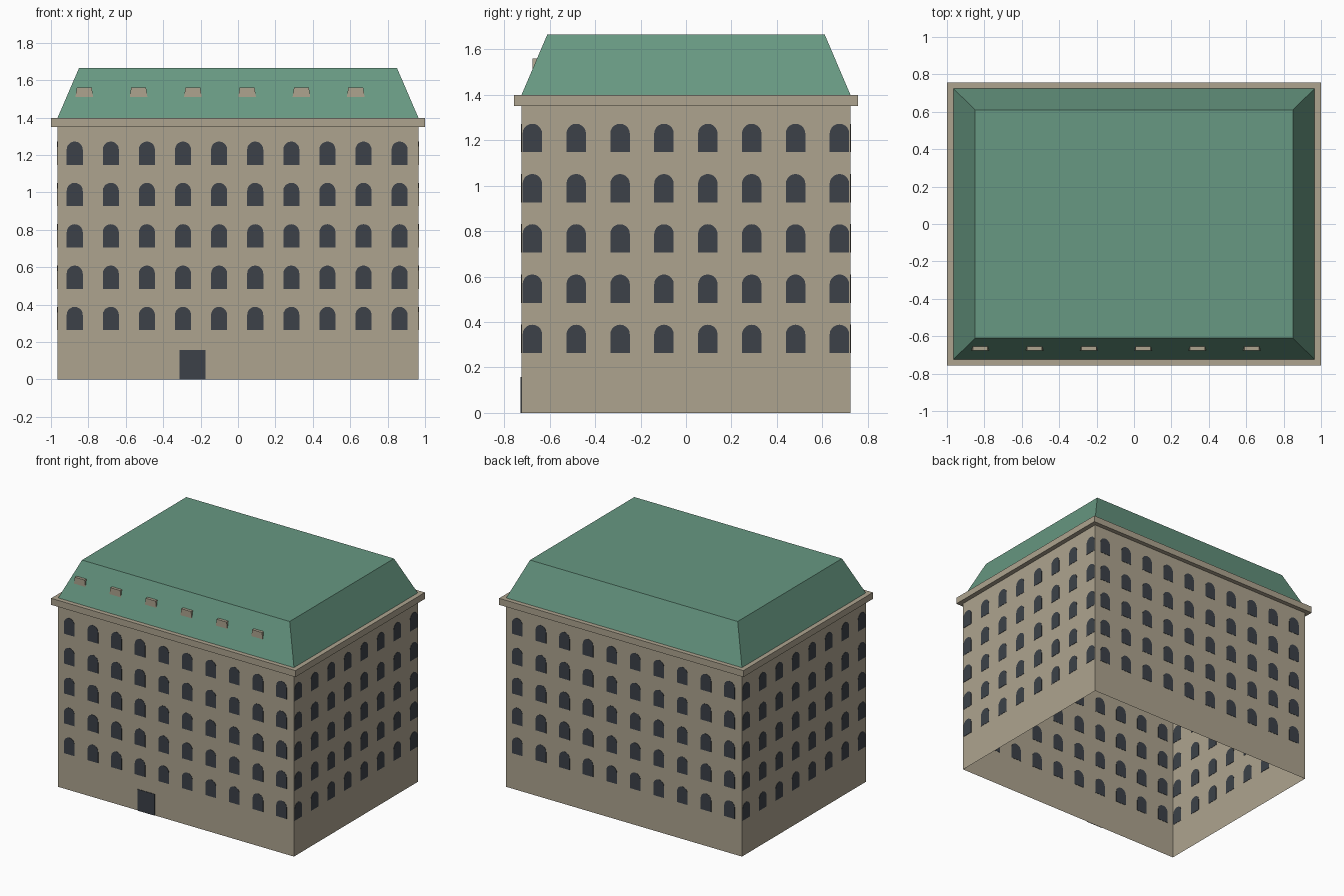
import bpy, bmesh, math
from mathutils import Matrix, Vector

cube = bpy.data.objects.get("Cube")
if cube:
    bpy.data.objects.remove(cube, do_unlink=True)


def material(name, r, g, b):
    m = bpy.data.materials.new(name)
    m.use_nodes = True
    m.diffuse_color = (r, g, b, 1)
    m.node_tree.nodes["Principled BSDF"].inputs["Base Color"].default_value = (r, g, b, 1)
    return m


stone = material("sandstone", 0.42, 0.37, 0.275)
copper = material("green copper", 0.136, 0.314, 0.223)
glass = material("dark glass", 0.045, 0.053, 0.065)


def finish(name, bm, mat):
    bmesh.ops.recalc_face_normals(bm, faces=bm.faces)
    mesh = bpy.data.meshes.new(name)
    bm.to_mesh(mesh)
    bm.free()
    mesh.materials.append(mat)
    obj = bpy.data.objects.new(name, mesh)
    bpy.context.collection.objects.link(obj)
    return obj


def frustum(name, bottom, top, z0, z1, mat, open_bottom=False, open_top=False):
    """Four-sided block between two half-size rectangles."""
    bm = bmesh.new()
    rings = []
    for (hx, hy), z in ((bottom, z0), (top, z1)):
        rings.append([bm.verts.new((sx * hx, sy * hy, z))
                      for sx, sy in ((-1, -1), (1, -1), (1, 1), (-1, 1))])
    low, high = rings
    for i in range(4):
        j = (i + 1) % 4
        bm.faces.new((low[i], low[j], high[j], high[i]))
    if not open_bottom:
        bm.faces.new(low[::-1])
    if not open_top:
        bm.faces.new(high)
    return finish(name, bm, mat)


def add_prism(bm, outline, matrix, y0, y1):
    """Extrude an x-z outline from y0 to y1, then place it."""
    face = bm.faces.new([bm.verts.new(matrix @ Vector((x, y0, z))) for x, z in outline])
    ext = bmesh.ops.extrude_face_region(bm, geom=[face], use_keep_orig=True)
    moved = [v for v in ext["geom"] if isinstance(v, bmesh.types.BMVert)]
    bmesh.ops.translate(bm, verts=moved, vec=matrix.to_3x3() @ Vector((0, y1 - y0, 0)))


# Main body: thin shell open underneath, cornice slab and mansard roof
HX, HY = 0.965, 0.724
EAVES, LEDGE, TOP = 1.35, 1.398, 1.665
frustum("walls", (HX, HY), (HX, HY), 0, EAVES, stone, open_bottom=True, open_top=True)
frustum("cornice", (1.0, 0.757), (1.0, 0.757), EAVES, LEDGE, stone)
frustum("roof", (HX, HY), (0.85, 0.61), LEDGE, TOP, copper, open_bottom=True)

# Arched windows: thin panes seen from both sides of the wall
PITCH, RADIUS, SPRING = 0.193, 0.043, 0.082
arch = [(-RADIUS, 0), (RADIUS, 0)]
arch += [(RADIUS * math.cos(math.pi * k / 10), SPRING + RADIUS * math.sin(math.pi * k / 10))
         for k in range(11)]


def window_wall(name, turn, distance, columns, first):
    bm = bmesh.new()
    spin = Matrix.Rotation(math.radians(turn), 4, "Z")
    for row in range(5):
        for col in range(columns):
            spot = Matrix.Translation((first + col * PITCH, -distance, 0.263 + row * 0.221))
            add_prism(bm, arch, spin @ spot, -0.002, 0.002)
    finish(name, bm, glass)


window_wall("front_windows", 0, HY, 10, -0.873)
window_wall("right_windows", 90, HX, 8, -0.676)
window_wall("back_windows", 180, HY, 10, -0.873)
window_wall("left_windows", 270, HX, 8, -0.676)

# Front door plate
bm = bmesh.new()
add_prism(bm, [(-0.312, 0), (-0.174, 0), (-0.174, 0.158), (-0.312, 0.158)],
          Matrix.Translation((0, -HY, 0)), -0.004, -0.0005)
finish("front_door", bm, glass)

# Row of small dormers set into the front slope
bm = bmesh.new()
for i in range(6):
    add_prism(bm, [(-0.047, 0), (0.047, 0), (0.04, 0.049), (-0.04, 0.049)],
              Matrix.Translation((-0.822 + i * 0.2903, 0, 1.511)), -0.676, -0.64)
finish("dormers", bm, stone)
